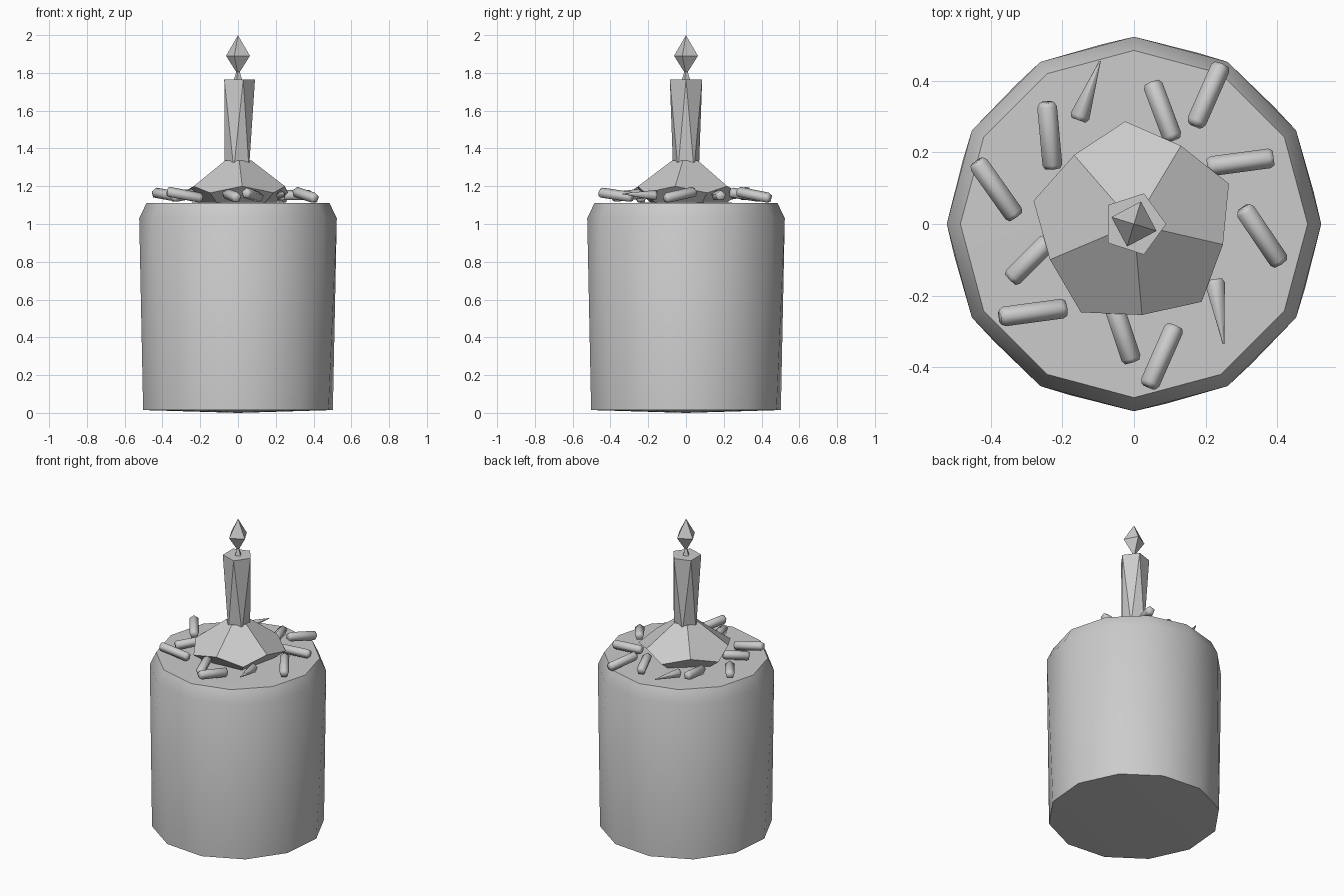
import bpy, bmesh, math
from mathutils import Vector, Matrix

cube = bpy.data.objects.get("Cube")
if cube:
    bpy.data.objects.remove(cube, do_unlink=True)

grey = bpy.data.materials.new("light_grey")
grey.use_nodes = True
grey.diffuse_color = (0.6, 0.6, 0.6, 1)
grey.node_tree.nodes["Principled BSDF"].inputs["Base Color"].default_value = (0.6, 0.6, 0.6, 1)


def ring(sides, radius, z, turn=0):
    """Points of a regular polygon, turned by some degrees; radius 0 gives a tip."""
    if radius == 0:
        return [Vector((0, 0, z))]
    step = math.tau / sides
    return [Vector((radius * math.cos(math.radians(turn) + i * step),
                    radius * math.sin(math.radians(turn) + i * step), z)) for i in range(sides)]


def loft(name, rings, smooth_angle=0, place=None):
    """Skin a stack of rings, closing both ends."""
    bm = bmesh.new()
    rows = [[bm.verts.new(p) for p in r] for r in rings]
    for low, high in zip(rows, rows[1:]):
        n = max(len(low), len(high))
        for i in range(n):
            j = (i + 1) % n
            if len(low) == 1:
                bm.faces.new((low[0], high[j], high[i]))
            elif len(high) == 1:
                bm.faces.new((low[i], low[j], high[0]))
            else:
                bm.faces.new((low[i], low[j], high[j]))
                bm.faces.new((low[i], high[j], high[i]))
    for row in (rows[0], rows[-1]):
        if len(row) > 2:
            bm.faces.new(row)
    return finish(name, bm, smooth_angle, place)


def finish(name, bm, smooth_angle=0, place=None):
    if place:
        bm.transform(place)
    bmesh.ops.recalc_face_normals(bm, faces=bm.faces)
    mesh = bpy.data.meshes.new(name)
    bm.to_mesh(mesh)
    bm.free()
    mesh.materials.append(grey)
    obj = bpy.data.objects.new(name, mesh)
    bpy.context.collection.objects.link(obj)
    if smooth_angle:
        bpy.ops.object.select_all(action='DESELECT')
        obj.select_set(True)
        bpy.context.view_layer.objects.active = obj
        bpy.ops.object.shade_smooth_by_angle(angle=math.radians(smooth_angle))
    return obj


# Cake body, slightly twisted towards the foot
loft("cake_body", [ring(12, 0, 0), ring(12, 0.51, 0.015, 10), ring(12, 0.523, 1.03),
                   ring(12, 0.485, 1.11), ring(12, 0, 1.115)], 60)

# Faceted icing mound: pentagonal faces between a small top and a zigzag rim
bm = bmesh.new()
top = [bm.verts.new(p) for p in ring(5, 0.075, 1.335, -13)]
upper = [bm.verts.new(p) for p in ring(5, 0.255, 1.2, -13)]
lower = [bm.verts.new(p) for p in ring(5, 0.288, 1.165, 23)]
foot = [bm.verts.new(p) for p in ring(5, 0.2, 1.1, 23)]
bm.faces.new(top)
for i in range(5):
    j = (i + 1) % 5
    bm.faces.new((top[i], upper[i], lower[i], upper[j], top[j]))
    bm.faces.new((lower[i], foot[i], foot[j], lower[j], upper[j]))
bm.faces.new(foot)
finish("icing_mound", bm)

# Candle, wick and flame
loft("candle", [ring(5, 0.072, 1.29, 36), ring(5, 0.09, 1.765)])
loft("wick", [ring(4, 0.024, 1.76, -15), ring(4, 0.006, 1.815, -15)])
loft("flame", [ring(4, 0, 1.79), ring(4, 0.066, 1.89, -17), ring(4, 0, 2.0)])

# Sprinkles: outer end, inner end, height of each end, whether it is a thin splinter
sprinkles = [
    (-.095, .455, -.155, .29, 1.15, 1.15, True),
    (-.244, .34, -.227, .155, 1.17, 1.14, False),
    (-.44, .175, -.33, .02, 1.165, 1.145, False),
    (-.345, -.155, -.235, -.045, 1.14, 1.16, False),
    (-.375, -.26, -.19, -.235, 1.17, 1.135, False),
    (-.005, -.385, -.06, -.22, 1.14, 1.16, False),
    (.04, -.455, .115, -.285, 1.165, 1.14, False),
    (.25, -.335, .225, -.155, 1.16, 1.15, True),
    (.41, -.11, .305, .045, 1.135, 1.17, False),
    (.39, .185, .205, .16, 1.15, 1.15, False),
    (.245, .445, .17, .275, 1.135, 1.17, False),
    (.05, .395, .11, .235, 1.14, 1.165, False),
]
for ox, oy, ix, iy, oz, iz, thin in sprinkles:
    start, end = Vector((ix, iy, iz)), Vector((ox, oy, oz))
    axis = end - start
    place = Matrix.Translation(start) @ axis.to_track_quat('Z', 'Y').to_matrix().to_4x4()
    tip = 0.004 if thin else 0.029
    size = axis.length
    loft("sprinkle", [ring(5, 0.022, 0, 90), ring(5, 0.029, 0.012, 90),
                      ring(5, tip, size - 0.012, 54 if thin else 90),
                      ring(5, tip * 0.75, size, 54 if thin else 90)], 75, place)
